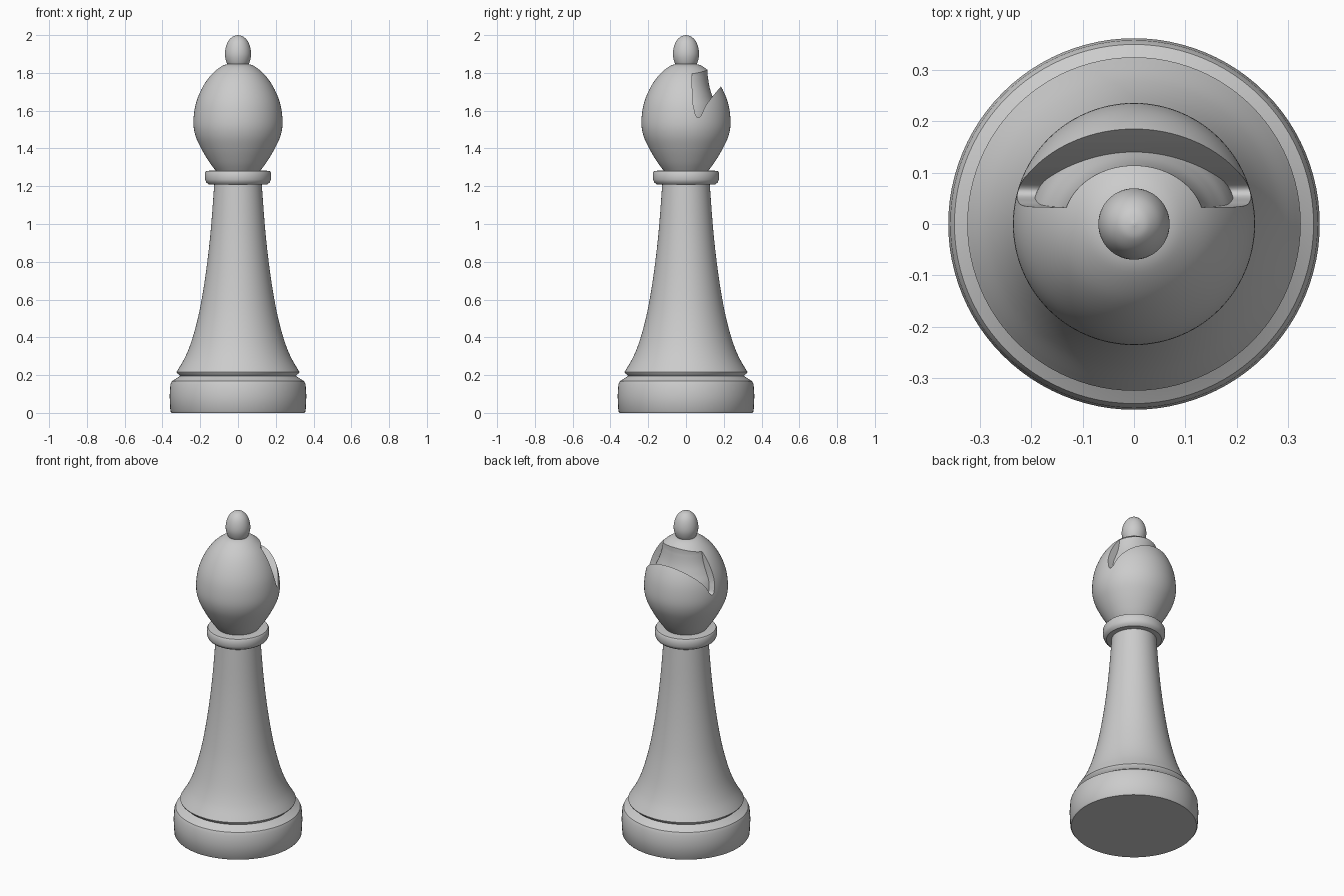
import bpy, bmesh
from math import cos, sin, pi, radians

if "Cube" in bpy.data.objects:
    bpy.data.objects.remove(bpy.data.objects["Cube"])

SEG = 96

def smooth(pts, n=6):
    """Catmull-Rom curve through (radius, z) points."""
    p = [pts[0]] + pts + [pts[-1]]
    out = []
    for i in range(1, len(p) - 2):
        for k in range(n):
            t = k / n
            out.append(tuple(0.5 * (2 * b + (c - a) * t + (2 * a - 5 * b + 4 * c - d) * t * t
                                    + (3 * b - a - 3 * c + d) * t ** 3)
                             for a, b, c, d in zip(p[i - 1], p[i], p[i + 1], p[i + 2])))
    return out + [pts[-1]]

def make(name, bm):
    bmesh.ops.recalc_face_normals(bm, faces=bm.faces)
    me = bpy.data.meshes.new(name)
    bm.to_mesh(me)
    bm.free()
    ob = bpy.data.objects.new(name, me)
    bpy.context.collection.objects.link(ob)
    return ob

def lathe(name, profile, sx=1.0):
    bm = bmesh.new()
    rings = [[bm.verts.new((sx * r * cos(2 * pi * i / SEG), r * sin(2 * pi * i / SEG), z))
              for i in range(SEG)] for r, z in profile]
    for a, b in zip(rings, rings[1:]):
        for i in range(SEG):
            j = (i + 1) % SEG
            bm.faces.new((a[i], a[j], b[j], b[i]))
    bm.faces.new(rings[0][::-1])
    bm.faces.new(rings[-1])
    return make(name, bm)

def prism(name, outline, half):
    """Extrude a (y, z) outline along x."""
    bm = bmesh.new()
    f = bm.faces.new([bm.verts.new((-half, y, z)) for y, z in outline])
    ext = bmesh.ops.extrude_face_region(bm, geom=[f])["geom"]
    bmesh.ops.translate(bm, vec=(2 * half, 0, 0),
                        verts=[v for v in ext if isinstance(v, bmesh.types.BMVert)])
    return make(name, bm)

def subtract(ob, cutter):
    mod = ob.modifiers.new("cut", "BOOLEAN")
    mod.operation, mod.solver, mod.object = "DIFFERENCE", "EXACT", cutter
    bpy.context.view_layer.objects.active = ob
    bpy.ops.object.modifier_apply(modifier=mod.name)
    bpy.data.objects.remove(cutter)

# Foot, groove and flared stem
foot = [(0.352, 0), (0.358, 0.008), (0.362, 0.09), (0.358, 0.15), (0.35, 0.168),
        (0.325, 0.183), (0.306, 0.196), (0.323, 0.211), (0.325, 0.217)]
stem = smooth([(0.32, 0.225), (0.28, 0.295), (0.246, 0.38), (0.213, 0.5), (0.189, 0.62),
               (0.165, 0.78), (0.144, 0.97), (0.125, 1.22)])
body = lathe("body", foot + stem)

# Collar under the head
collar = lathe("collar", [(0.11, 1.208), (0.155, 1.21), (0.168, 1.22), (0.174, 1.235),
                          (0.174, 1.272), (0.168, 1.281), (0.11, 1.285)])

# Egg-shaped head
head = lathe("head", smooth([(0.112, 1.275), (0.15, 1.325), (0.195, 1.4), (0.226, 1.47), (0.236, 1.54),
                             (0.225, 1.63), (0.195, 1.71), (0.15, 1.78), (0.095, 1.83),
                             (0.05, 1.848), (0.002, 1.853)]))

# Slot: a wedge that leaves a rounded core inside the head
wedge = prism("slot_cutter", smooth([(0.4, 1.93), (0.25, 1.795), (0.185, 1.728), (0.11, 1.635),
                                     (0.078, 1.572), (0.058, 1.566), (0.045, 1.6),
                                     (0.034, 1.68), (0.032, 1.93)]), 0.4)
core = lathe("slot_core", smooth([(0.17, 1.45), (0.17, 1.56), (0.16, 1.62), (0.142, 1.67),
                                  (0.126, 1.72), (0.117, 1.77), (0.114, 1.82), (0.114, 2.0)]), 1.2)
subtract(wedge, core)
subtract(head, wedge)

# Finial
finial = lathe("finial", smooth([(0.04, 1.83), (0.058, 1.85), (0.069, 1.89), (0.066, 1.93), (0.052, 1.967),
                                 (0.028, 1.992), (0.002, 2.0)]))

for ob in (body, collar, head, finial):
    bpy.ops.object.select_all(action="DESELECT")
    ob.select_set(True)
    bpy.context.view_layer.objects.active = ob
    bpy.ops.object.shade_smooth_by_angle(angle=radians(35))
